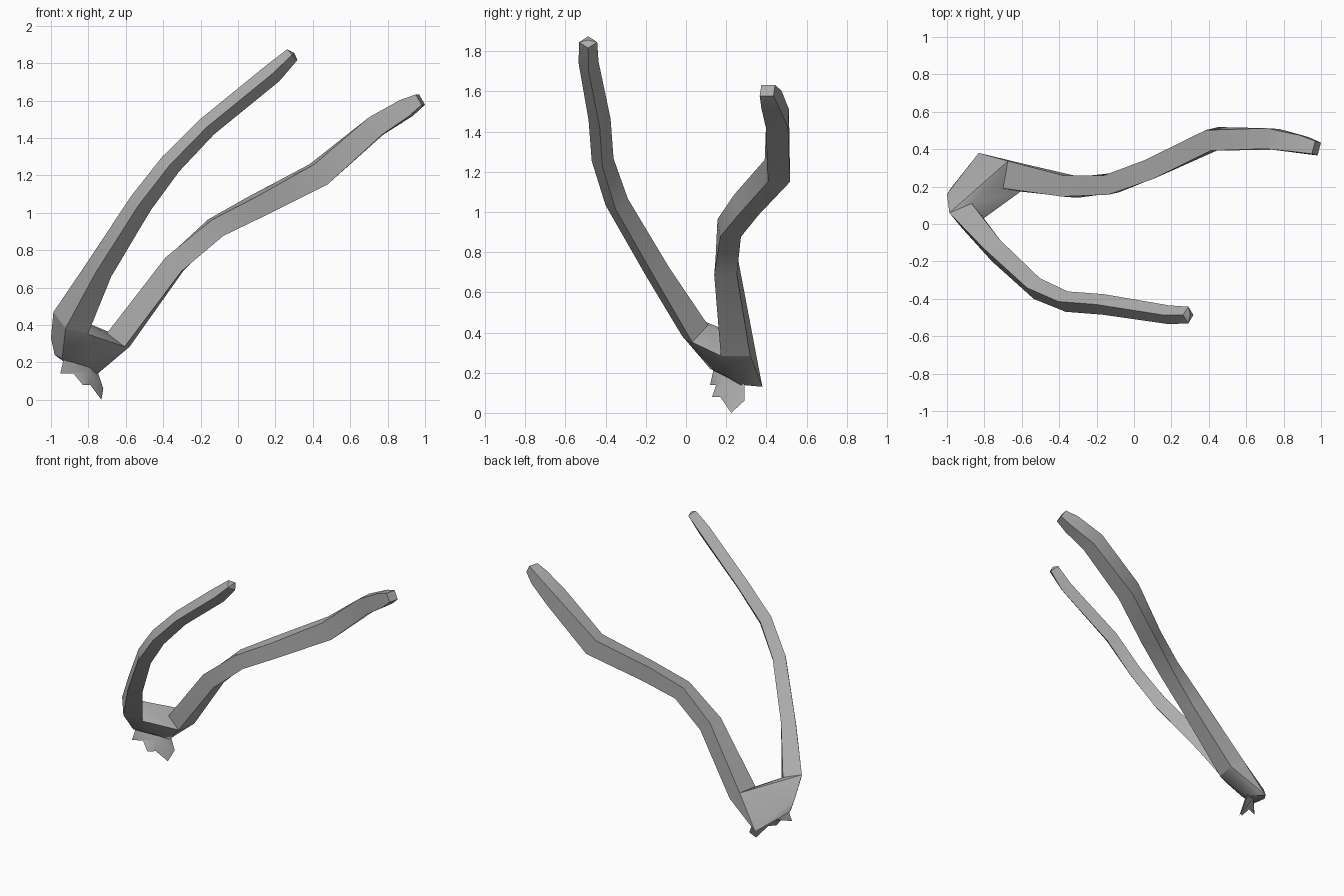
import bpy, bmesh, math
from mathutils import Vector

if "Cube" in bpy.data.objects:
    bpy.data.objects.remove(bpy.data.objects["Cube"])

wood = bpy.data.materials.new("grey_wood")
wood.diffuse_color = (0.42, 0.42, 0.42, 1)
wood.use_nodes = True
wood.node_tree.nodes["Principled BSDF"].inputs["Base Color"].default_value = wood.diffuse_color


def finish(bm, name):
    bmesh.ops.recalc_face_normals(bm, faces=bm.faces)
    me = bpy.data.meshes.new(name)
    bm.to_mesh(me)
    bm.free()
    ob = bpy.data.objects.new(name, me)
    bpy.context.collection.objects.link(ob)
    me.materials.append(wood)
    bpy.ops.object.select_all(action='DESELECT')
    ob.select_set(True)
    bpy.context.view_layer.objects.active = ob
    bpy.ops.object.shade_smooth_by_angle(angle=math.radians(35))
    return ob


def branch(name, path, up, spin, tip):
    """Four-sided limb; path rows are x, y, z, radius along up, radius across."""
    pts = [Vector(p[:3]) for p in path]
    bm = bmesh.new()
    rings = []
    for i, p in enumerate(path):
        t = (pts[min(i + 1, len(pts) - 1)] - pts[max(i - 1, 0)]).normalized()
        across = t.cross(Vector(up)).normalized()
        n = across.cross(t)
        ring = []
        for k in range(4):
            a = math.radians(spin + 90 * k)
            ring.append(bm.verts.new(pts[i] + n * p[3] * math.cos(a) + across * p[4] * math.sin(a)))
        rings.append(ring)
    for r0, r1 in zip(rings, rings[1:]):
        for k in range(4):
            j = (k + 1) % 4
            bm.faces.new((r0[k], r0[j], r1[j], r1[k]))
    # slightly pointed end
    end = bm.verts.new(pts[-1] + (pts[-1] - pts[-2]).normalized() * tip)
    for k in range(4):
        bm.faces.new((rings[-1][k], rings[-1][(k + 1) % 4], end))
    start = [v.co.copy() for v in rings[0]]
    finish(bm, name)
    return start


# Two limbs of the forked branch
front_start = branch("front_limb", [
    (-0.895, 0.045, 0.41, 0.11, 0.075),
    (-0.74, -0.14, 0.70, 0.075, 0.065),
    (-0.52, -0.345, 1.05, 0.065, 0.06),
    (-0.36, -0.415, 1.26, 0.06, 0.055),
    (-0.165, -0.43, 1.46, 0.055, 0.055),
    (0.185, -0.485, 1.745, 0.055, 0.05),
    (0.29, -0.487, 1.845, 0.04, 0.045)], (-0.7, 0, 0.7), 0, 0.015)

back_start = branch("back_limb", [
    (-0.64, 0.255, 0.32, 0.085, 0.105),
    (-0.34, 0.20, 0.725, 0.08, 0.08),
    (-0.12, 0.215, 0.92, 0.075, 0.075),
    (0.10, 0.30, 1.035, 0.08, 0.078),
    (0.43, 0.455, 1.205, 0.092, 0.08),
    (0.74, 0.455, 1.465, 0.082, 0.078),
    (0.90, 0.425, 1.56, 0.07, 0.065),
    (0.975, 0.405, 1.605, 0.045, 0.05)], (0, 0, 1), 45, 0.0)

# Fork where the limbs meet, with the torn heel at the back
bm = bmesh.new()
heel = [(-1.0, 0.16, 0.33), (-0.98, 0.19, 0.24), (-0.83, 0.38, 0.13),
        (-0.94, 0.12, 0.22), (-0.75, 0.27, 0.14), (-0.80, 0.17, 0.20)]
for co in front_start + back_start + [Vector(h) for h in heel]:
    bm.verts.new(co)
res = bmesh.ops.convex_hull(bm, input=bm.verts[:])
bmesh.ops.delete(bm, geom=[v for v in bm.verts if not v.link_faces], context='VERTS')
finish(bm, "fork")

# Jagged splinters hanging below the fork
rim = [(-0.93, 0.14, 0.23), (-0.95, 0.12, 0.14), (-0.88, 0.15, 0.14), (-0.83, 0.13, 0.08),
       (-0.79, 0.17, 0.08), (-0.73, 0.225, 0.0), (-0.72, 0.29, 0.06), (-0.75, 0.29, 0.15),
       (-0.78, 0.26, 0.22)]
bm = bmesh.new()
edge = [bm.verts.new(c) for c in rim]
for hub in ((-0.80, 0.19, 0.15), (-0.84, 0.24, 0.17)):
    c = bm.verts.new(hub)
    for a, b in zip(edge, edge[1:] + edge[:1]):
        bm.faces.new((a, b, c))
finish(bm, "splinters")
